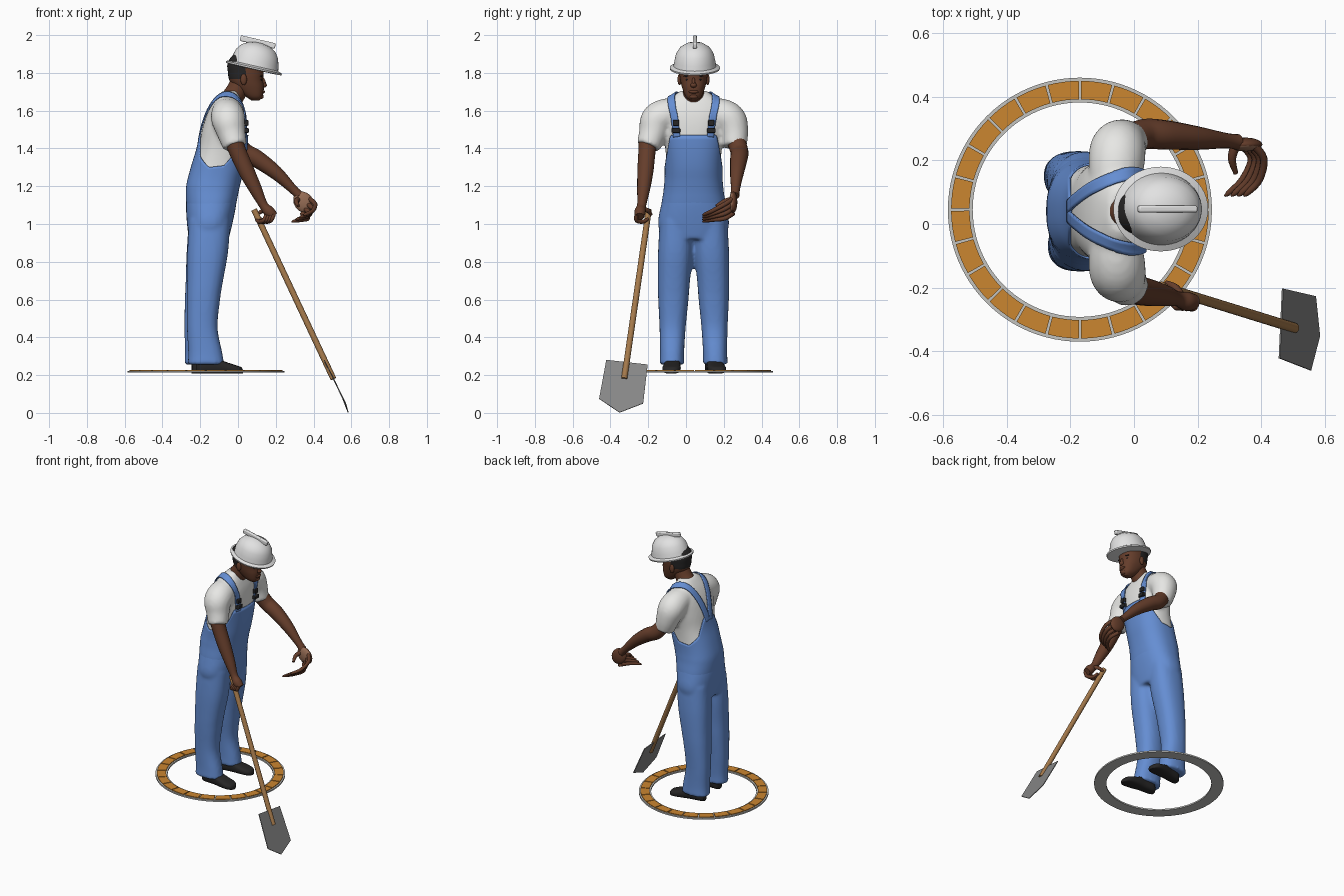
import bpy, bmesh, math
from mathutils import Vector, Matrix

if "Cube" in bpy.data.objects:
    bpy.data.objects.remove(bpy.data.objects["Cube"])

YC = 0.04  # body centre line; the figure looks towards +x


def material(name, *rgb):
    m = bpy.data.materials.new(name)
    m.use_nodes = True
    m.diffuse_color = (*rgb, 1)
    node = next(n for n in m.node_tree.nodes if n.type == 'BSDF_PRINCIPLED')
    node.inputs["Base Color"].default_value = (*rgb, 1)
    return m


denim = material("denim blue", .13, .27, .65)
cotton = material("cotton white", .8, .8, .78)
shell_white = material("helmet white", .76, .76, .76)
skin = material("brown skin", .13, .047, .024)
palm_tone = material("palm skin", .3, .15, .09)
black = material("black", .02, .019, .019)
orange = material("orange tile", .6, .24, .03)
wood = material("wood", .37, .19, .07)
steel = material("steel grey", .24, .24, .24)
stone = material("stone grey", .55, .55, .53)


def finish(name, bm, *mats, smooth=True, rule=None):
    bmesh.ops.recalc_face_normals(bm, faces=bm.faces)
    if rule:
        for f in bm.faces:
            f.material_index = int(rule(f))
    me = bpy.data.meshes.new(name)
    bm.to_mesh(me)
    bm.free()
    for m in mats:
        me.materials.append(m)
    if smooth:
        me.polygons.foreach_set("use_smooth", [True] * len(me.polygons))
        me.set_sharp_from_angle(angle=math.radians(45))
    ob = bpy.data.objects.new(name, me)
    bpy.context.scene.collection.objects.link(ob)
    return ob


def spline(p, k=5):
    # smooth curve through tuples of any length
    out = []
    for i in range(len(p) - 1):
        q = p[max(i - 1, 0)], p[i], p[i + 1], p[min(i + 2, len(p) - 1)]
        for t in (s / k for s in range(k)):
            out.append(tuple(b + .5 * t * (c - a + t * (2 * a - 5 * b + 4 * c - d + t * (3 * b - a - 3 * c + d)))
                             for a, b, c, d in zip(*q)))
    return out + [tuple(p[-1])]


def loft(bm, rows, caps=True, closed=True):
    vs = [[bm.verts.new(p) for p in r] for r in rows]
    n = len(vs[0])
    for a, b in zip(vs, vs[1:]):
        for i in range(n if closed else n - 1):
            j = (i + 1) % n
            bm.faces.new((a[i], a[j], b[j], b[i]))
    if caps:
        bm.faces.new(vs[0])
        bm.faces.new(vs[-1])


def power(v, e=.85):
    return math.copysign(abs(v) ** e, v)


def oval(z, back, front, half, y=YC, ang=0.0, grow=0.0):
    return ((back + front) / 2 + ((front - back) / 2 + grow) * power(math.cos(ang)),
            y + (half + grow) * power(math.sin(ang)), z)


def stack(bm, stations, n=40):
    turn = [math.tau * i / n for i in range(n)]
    loft(bm, [[oval(*s, ang=a) for a in turn] for s in spline(stations)])


def limb(bm, pts, n=16, flat=1.0):
    pts = spline(pts)
    u, rows = Vector((.3, .2, .9)), []
    for i, p in enumerate(pts):
        c = Vector(p[:3])
        t = (Vector(pts[min(i + 1, len(pts) - 1)][:3]) - Vector(pts[max(i - 1, 0)][:3])).normalized()
        u = (u - t * u.dot(t)).normalized()
        w = t.cross(u)
        rows.append([c + p[3] * (u * math.cos(a) + w * flat * math.sin(a))
                     for a in (math.tau * k / n for k in range(n))])
    loft(bm, rows)


def ball(bm, loc, size, pitch=0.0):
    m = Matrix.Translation(loc) @ Matrix.Rotation(pitch, 4, 'Y') @ Matrix.Diagonal((*size, 1))
    bmesh.ops.create_uvsphere(bm, u_segments=20, v_segments=12, radius=1, matrix=m)


def box(name, loc, size, mat, pitch=0.0, bevel=.004):
    bm = bmesh.new()
    m = Matrix.Translation(loc) @ Matrix.Rotation(pitch, 4, 'Y') @ Matrix.Diagonal((*size, 1))
    bmesh.ops.create_cube(bm, size=1, matrix=m)
    ob = finish(name, bm, mat)
    b = ob.modifiers.new("bevel", 'BEVEL')
    b.width, b.segments = bevel, 2
    return ob


def blend(ob, size):
    # fuse overlapping volumes into one soft surface
    r = ob.modifiers.new("fuse", 'REMESH')
    r.mode, r.voxel_size, r.use_smooth_shade = 'VOXEL', size, True
    s = ob.modifiers.new("soften", 'SMOOTH')
    s.factor, s.iterations = .5, 4


# torso outline: height, back, front, half width
TORSO = [(.92, -.26, -.05, .165), (1.0, -.27, -.03, .188), (1.1, -.275, -.01, .172), (1.2, -.265, 0, .147),
         (1.3, -.24, .025, .143), (1.4, -.21, .04, .15), (1.5, -.19, .045, .168), (1.58, -.165, .04, .18),
         (1.64, -.135, .025, .16), (1.68, -.105, .01, .105), (1.705, -.08, 0, .07)]
FINE = spline(TORSO, 8)


def body(ang, z, grow):
    for a, b in zip(FINE, FINE[1:]):
        if a[0] <= z <= b[0]:
            t = (z - a[0]) / (b[0] - a[0])
            return oval(*[p + (q - p) * t for p, q in zip(a, b)], ang=ang, grow=grow)


# shirt with sleeves
bm = bmesh.new()
stack(bm, TORSO[3:])
for s, end in ((-1, -.2), (1, .258)):
    limb(bm, [(-.06, YC + s * .07, 1.59, .08), (-.055, YC + s * .15, 1.575, .088), (-.05, YC + s * .195, 1.545, .088),
              (-.035, YC + s * .215, 1.48, .075), (-.015, end, 1.41, .063)], 28)
shirt = finish("shirt", bm, cotton)
blend(shirt, .011)

# trousers
bm = bmesh.new()
stack(bm, TORSO[:4])
for s in (-1, 1):
    leg = [(1.02, -.26, -.04, .088, .09), (.85, -.27, -.055, .092, .096), (.7, -.273, -.083, .085, .104),
           (.6, -.276, -.1, .08, .107), (.45, -.277, -.115, .069, .111), (.32, -.272, -.092, .064, .114),
           (.255, -.275, -.082, .066, .115)]
    shift = [-s * .012 * (1.02 - p[0]) for p in leg]
    stack(bm, [(z, b + d, f + d, h, YC + s * o) for (z, b, f, h, o), d in zip(leg, shift)])
trousers = finish("trousers", bm, denim)
blend(trousers, .011)

# bib: a thin shell over the torso with a shaped upper edge
EDGE = [(0, 1.47), (42, 1.47), (60, 1.38), (80, 1.31), (105, 1.3), (140, 1.36), (165, 1.46), (180, 1.49)]


def bib_top(deg):
    for (a, p), (b, q) in zip(EDGE, EDGE[1:]):
        if a <= deg <= b:
            return p + (q - p) * (deg - a) / (b - a)


bm = bmesh.new()
rows = []
for k in range(17):
    row = []
    for d in range(-180, 180, 4):
        z = 1.08 + (bib_top(abs(d)) - 1.08) * k / 16
        row.append(body(math.radians(d), z, -.004 + .014 * min(1, (z - 1.08) / .12)))
    rows.append(row)
loft(bm, rows, caps=False)
bib = finish("overall_bib", bm, denim)
sol = bib.modifiers.new("cloth", 'SOLIDIFY')
sol.thickness, sol.offset = .007, -1

# shoulder straps and buckles
for s, side in ((-1, "right"), (1, "left")):
    path = spline([(-.2, .012, 1.44), (-.175, .045, 1.57), (-.11, .085, 1.67), (-.04, .115, 1.69),
                   (.02, .118, 1.64), (.045, .103, 1.56), (.05, .093, 1.46)], 8)
    path = [Vector((x, YC + s * y, z)) for x, y, z in path]
    rows = []
    for i, p in enumerate(path):
        t = path[min(i + 1, len(path) - 1)] - path[max(i - 1, 0)]
        w = t.cross(p - Vector((-.07, YC, 1.45))).normalized() * .021
        rows.append([p + w * f for f in (-1, -.5, 0, .5, 1)])
    bm = bmesh.new()
    loft(bm, rows, caps=False, closed=False)
    strap = finish(side + "_strap", bm, denim)
    wrap = strap.modifiers.new("wrap", 'SHRINKWRAP')
    wrap.target, wrap.wrap_mode, wrap.offset = shirt, 'ABOVE_SURFACE', .008
    th = strap.modifiers.new("cloth", 'SOLIDIFY')
    th.thickness, th.offset = .007, 0
    box(side + "_buckle_clip", (.042, YC + s * .093, 1.535), (.026, .034, .03), black)
    box(side + "_buckle_hook", (.045, YC + s * .093, 1.495), (.026, .046, .024), black)

# shoes
for s, side, x0 in ((-1, "right", -.095), (1, "left", -.122)):
    bm = bmesh.new()
    rows = []
    for x, w, h in spline([(-.123, .022, .05), (-.1, .038, .075), (-.03, .041, .085), (.03, .047, .062),
                           (.085, .047, .044), (.112, .032, .034), (.121, .012, .02)], 4):
        rows.append([(x, w * power(math.cos(a), .7), h / 2 + h / 2 * power(math.sin(a), .7))
                     for a in (math.tau * k / 24 for k in range(24))])
    loft(bm, rows)
    shoe = finish(side + "_shoe", bm, black)
    shoe.location = (x0, YC + s * .113, .208)
    shoe.rotation_euler.z = math.radians(9 if s > 0 else -3)

# arms with fingers
bm = bmesh.new()
limb(bm, [(-.03, -.2, 1.46, .05), (0, -.207, 1.38, .046), (.045, -.215, 1.28, .043), (.095, -.225, 1.18, .034),
          (.135, -.235, 1.1, .024), (.165, -.243, 1.065, .03), (.19, -.245, 1.04, .024)])
for i in range(4):
    d = .013 * i
    limb(bm, [(.19 - d, -.262 + d / 3, 1.05, .011), (.175 - d, -.262, 1.02, .011), (.15 - d, -.23, 1.012, .011),
              (.135 - d, -.2, 1.028, .008)], 10)
limb(bm, [(.15, -.23, 1.08, .013), (.13, -.2, 1.07, .012), (.1, -.185, 1.05, .008)], 10)
finish("right_arm", bm, skin)

bm = bmesh.new()
limb(bm, [(-.025, .258, 1.46, .05), (.03, .282, 1.385, .048), (.1, .28, 1.345, .046), (.2, .27, 1.272, .037),
          (.29, .262, 1.185, .024), (.325, .258, 1.15, .025)])
for i in range(4):
    limb(bm, [(.375 - .012 * i, .25, 1.135 - .026 * i, .013), (.408 - .013 * i, .205, 1.105 - .025 * i, .012),
              (.395 - .018 * i, .14, 1.07 - .016 * i, .011), (.36 - .02 * i, .1, 1.052 - .012 * i, .009),
              (.345 - .02 * i, .088, 1.047 - .012 * i, .003)], 10)
limb(bm, [(.32, .25, 1.13, .016), (.308, .205, 1.12, .013), (.32, .16, 1.095, .008)], 10)
finish("left_arm", bm, skin)
bm = bmesh.new()
ball(bm, (.348, .25, 1.115), (.062, .022, .05), math.radians(48))
finish("left_palm", bm, skin, palm_tone, rule=lambda f: f.normal.y < -.5)

# neck and head, with hair coloured on the upper back
bm = bmesh.new()
limb(bm, [(-.05, YC, 1.64, .062), (-.01, YC, 1.7, .056), (.03, YC, 1.78, .055)], 24)
finish("neck", bm, skin)
bm = bmesh.new()
stack(bm, [(1.655, .07, .115, .02), (1.675, .04, .13, .042), (1.72, -.015, .137, .06), (1.76, -.045, .133, .07),
           (1.8, -.053, .136, .075), (1.86, -.053, .135, .076), (1.92, 0, .11, .05)], 48)
finish("head", bm, skin, black,
       rule=lambda f: f.calc_center_median().z > 1.77 and f.calc_center_median().x < .035)
bm = bmesh.new()
ball(bm, (.135, YC, 1.735), (.018, .017, .014))
ball(bm, (.135, YC, 1.75), (.012, .009, .026), math.radians(-12))
ball(bm, (.131, YC, 1.7), (.012, .026, .009))
ball(bm, (.12, YC, 1.675), (.016, .024, .014))
for s in (-1, 1):
    ball(bm, (.03, YC + s * .074, 1.765), (.017, .011, .03))
finish("face_features", bm, skin)
bm = bmesh.new()
for s in (-1, 1):
    ball(bm, (.119, YC + s * .031, 1.764), (.009, .012, .005))
    ball(bm, (.122, YC + s * .033, 1.783), (.009, .02, .004))
finish("eyes_and_brows", bm, black)

# hard hat, tipped forward
TIP = math.radians(13)
bm = bmesh.new()
shape = [(.112, -.014), (.151, -.012), (.153, -.003), (.13, .006), (.125, .03), (.115, .07), (.092, .102),
         (.055, .123), (.02, .13), (.001, .131)]
loft(bm, [[(r * math.cos(a), r * .87 * math.sin(a), z) for a in (math.tau * k / 48 for k in range(48))]
          for r, z in shape])
hat = finish("hard_hat", bm, shell_white)
hat.location, hat.rotation_euler.y = (.085, .047, 1.832), TIP
box("hat_ridge", (.105, .047, 1.963), (.19, .022, .03), shell_white, TIP, .006)

# shovel
bm = bmesh.new()
limb(bm, [(.085, -.197, 1.075, .016), (.505, -.327, .18, .016)], 16)
finish("shovel_handle", bm, wood)
bm = bmesh.new()
bm.faces.new([bm.verts.new(p) for p in ((.467, -.203, .255), (.57, -.227, .05), (.583, -.352, .002),
                                        (.555, -.46, .075), (.457, -.422, .28))])
blade = finish("shovel_blade", bm, steel, smooth=False)
th = blade.modifiers.new("plate", 'SOLIDIFY')
th.thickness, th.offset = .005, 0


# ring on the ground with inlaid tiles
def arc(bm, r0, r1, z0, z1, a0, a1, n, full=False):
    rows = [[(r * math.cos(a), r * math.sin(a), z) for r, z in ((r0, z0), (r1, z0), (r1, z1), (r0, z1))]
            for a in (a0 + (a1 - a0) * k / n for k in range(n + 1))]
    loft(bm, rows, caps=not full)
    bmesh.ops.remove_doubles(bm, verts=bm.verts, dist=1e-5)


bm = bmesh.new()
arc(bm, .337, .415, .213, .223, 0, math.tau, 96, True)
ring = finish("ring_base", bm, stone)
bm = bmesh.new()
step = math.tau / 24
for i in range(24):
    arc(bm, .347, .405, .218, .228, (i + .035) * step, (i + .965) * step, 4)
tiles = finish("ring_tiles", bm, orange)
for ob in (ring, tiles):
    ob.location = (-.17, .045, 0)
